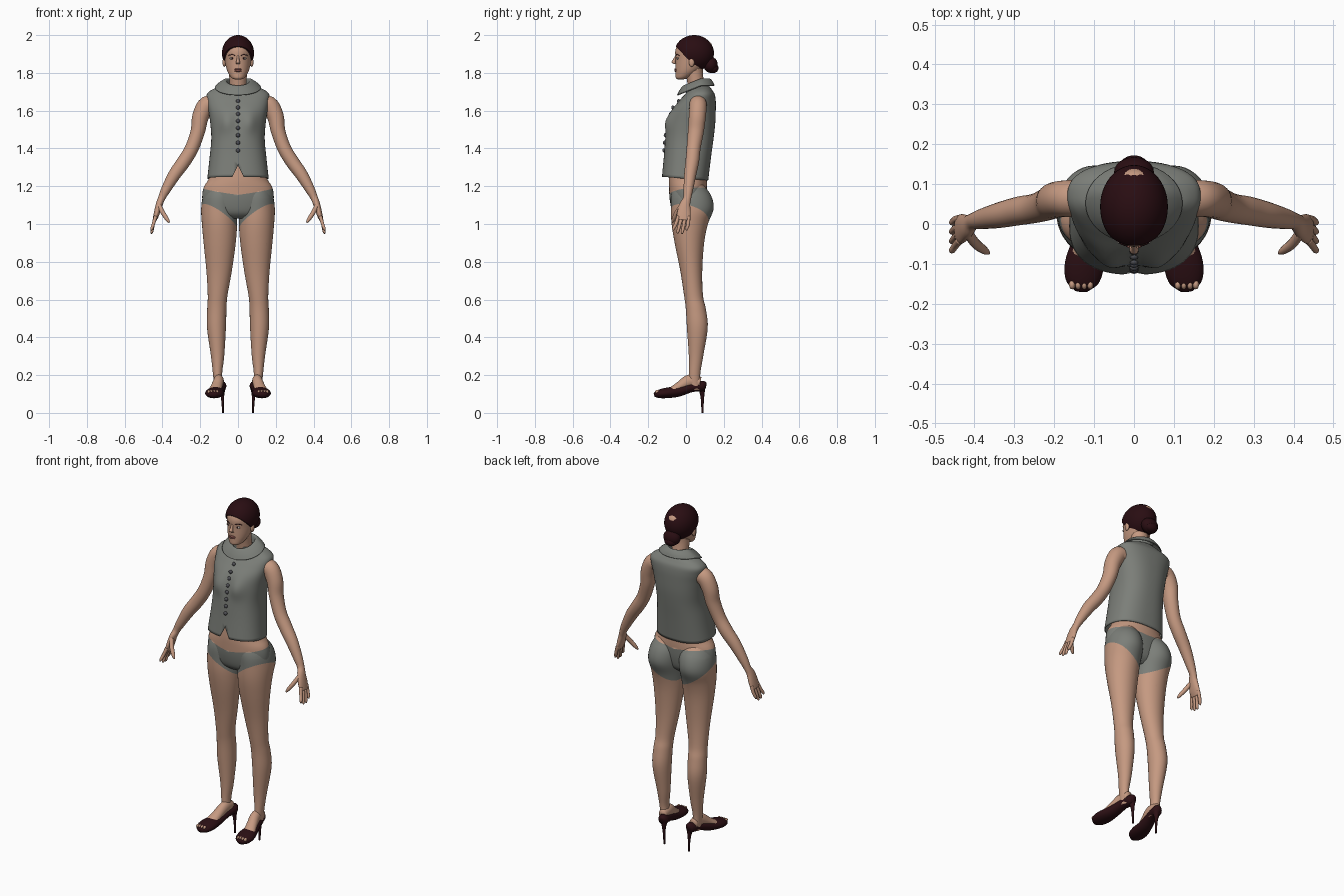
import bpy, bmesh, math
from mathutils import Vector, Matrix

if "Cube" in bpy.data.objects:
    bpy.data.objects.remove(bpy.data.objects["Cube"])


def material(name, rgb):
    m = bpy.data.materials.new(name)
    m.use_nodes = True
    m.diffuse_color = (*rgb, 1)
    m.node_tree.nodes["Principled BSDF"].inputs["Base Color"].default_value = (*rgb, 1)
    return m


SKIN = material("skin", (0.56, 0.32, 0.22))
CLOTH = material("grey cloth", (0.2, 0.21, 0.19))
BUTTON = material("dark button", (0.08, 0.08, 0.09))
HAIR = material("dark hair", (0.022, 0.004, 0.006))
SHOE = material("dark leather", (0.025, 0.005, 0.007))
LIP = material("lip", (0.33, 0.12, 0.1))
WHITE = material("eye white", (0.5, 0.46, 0.42))
X, Y, Z = Vector((1, 0, 0)), Vector((0, 1, 0)), Vector((0, 0, 1))


def finish(name, bm, *mats):
    bmesh.ops.recalc_face_normals(bm, faces=bm.faces)
    me = bpy.data.meshes.new(name)
    for f in bm.faces:
        f.smooth = True
    bm.to_mesh(me)
    bm.free()
    for m in mats:
        me.materials.append(m)
    ob = bpy.data.objects.new(name, me)
    bpy.context.collection.objects.link(ob)
    return ob


def smooth_path(pts, steps):
    """Catmull-Rom interpolation of centre and radii."""
    p = [pts[0], *pts, pts[-1]]
    out = []
    for a, b, c, d in zip(p, p[1:], p[2:], p[3:]):
        for k in range(steps):
            t = k / steps
            out.append([0.5 * (2 * q + (r - o) * t + (2 * o - 5 * q + 4 * r - s) * t * t
                               + (3 * q - o - 3 * r + s) * t ** 3)
                        for o, q, r, s in zip(a, b, c, d)])
    return out + [list(pts[-1])]


def loft(pts, side=X, axis=None, sides=32, steps=5, power=1, cap=True, sx=1, deform=None):
    """Elliptical rings (x, y, z, radius along side, other radius) joined to a skin."""
    path = smooth_path(pts, steps)
    bm = bmesh.new()
    rings = []
    for i, (x, y, z, ra, rb) in enumerate(path):
        lo, hi = path[max(i - 1, 0)], path[min(i + 1, len(path) - 1)]
        d = axis or (Vector(hi[:3]) - Vector(lo[:3])).normalized()
        u = (side - d * side.dot(d)).normalized()
        v = d.cross(u)
        ring = []
        for k in range(sides):
            a = math.tau * k / sides
            c, s = math.cos(a), math.sin(a)
            co = Vector((x, y, z)) + u * ra * math.copysign(abs(c) ** power, c) \
                + v * rb * math.copysign(abs(s) ** power, s)
            if deform:
                co = deform(co)
            co.x *= sx
            ring.append(bm.verts.new(co))
        rings.append(ring)
    for r, s in zip(rings, rings[1:]):
        for k in range(sides):
            j = (k + 1) % sides
            bm.faces.new((r[k], r[j], s[j], s[k]))
    if cap:
        bm.faces.new(rings[0])
        bm.faces.new(rings[-1])
    return bm


def ball(loc, size, seg=24):
    bm = bmesh.new()
    bmesh.ops.create_uvsphere(bm, u_segments=seg, v_segments=seg // 2, radius=1,
                              matrix=Matrix.Translation(loc) @ Matrix.Diagonal((*size, 1)))
    return bm


def cut(bm, co, no, faces=None):
    faces = list(faces or bm.faces)
    geom = set(faces) | {e for f in faces for e in f.edges} | {v for f in faces for v in f.verts}
    bmesh.ops.bisect_plane(bm, geom=list(geom), plane_co=co, plane_no=no)


# Briefs are the band of faces between two slanted lines around the hips
WAIST, LEG = (1.165, 0.13, 0.12), (0.98, 0.65, -0.35)


def height(line, p):
    return line[0] + line[1] * abs(p.x) + line[2] * p.y


def paint_briefs(bm):
    for c, a, b in (WAIST, LEG):
        for s in (1, -1):
            cut(bm, (0, 0, c), (-a * s, -b, 1))
    for f in bm.faces:
        p = f.calc_center_median()
        f.material_index = int(height(LEG, p) < p.z < height(WAIST, p))


# Pelvis and midriff
torso = loft([(0, .01, 1.03, .1, .05), (0, .01, 1.06, .165, .08), (0, .01, 1.12, .188, .095),
              (0, .01, 1.19, .183, .1), (0, .01, 1.25, .15, .1), (0, .015, 1.35, .13, .095),
              (0, .025, 1.45, .12, .09)], axis=Z, sides=48)
paint_briefs(torso)
finish("torso", torso, SKIN, CLOTH)


# Sleeveless top with a soft bust, a sloping hem and a notch
def shape_top(p):
    hem = max(0, (1.4 - p.z) / 0.15)
    p.z -= 0.08 * p.y * min(hem, 1)
    if p.y < 0.02:
        p.y -= 0.022 * math.exp(-((abs(p.x) - .06) / .04) ** 2 - ((p.z - 1.54) / .055) ** 2)
    return p


top = loft([(0, -.005, 1.24, .16, .12), (0, .007, 1.35, .148, .122), (0, .018, 1.45, .139, .125),
            (0, .03, 1.53, .144, .122), (0, .042, 1.6, .154, .113), (0, .06, 1.65, .162, .095),
            (0, .073, 1.685, .163, .077), (0, .075, 1.707, .14, .062), (0, .072, 1.722, .105, .054),
            (0, .065, 1.737, .065, .05)],
           axis=Z, sides=64, power=.82, cap=False, deform=shape_top)
front = [v.co.copy() for v in top.verts if v.co.y < .03]
for s in (1, -1):
    near = [f for f in top.faces if f.calc_center_median().y < 0
            and f.calc_center_median().z < 1.34 and abs(f.calc_center_median().x) < .08]
    cut(top, (0, 0, 1.31), (s, 0, .5), near)
notch = [f for f in top.faces if f.calc_center_median().y < -.05
         and abs(f.calc_center_median().x) < (1.31 - f.calc_center_median().z) * .5]
bmesh.ops.delete(top, geom=notch, context='FACES')
top_ob = finish("sleeveless_top", top, CLOTH)


# Folded collar, lower at the front
def tilt(p):
    p.z += min(.4 * (p.y - .055), .01)
    return p


collar_ob = finish("collar", loft(
    [(0, .058, 1.715, .052, .055), (0, .055, 1.75, .06, .062), (0, .055, 1.758, .07, .07),
     (0, .054, 1.742, .098, .086), (0, .052, 1.722, .12, .097)],
    axis=Z, sides=48, cap=False, deform=tilt), CLOTH)
for ob in (top_ob, collar_ob):
    mod = ob.modifiers.new("thickness", 'SOLIDIFY')
    mod.thickness, mod.offset = 0.005, 0

# Buttons down the front
for i in range(8):
    z = 1.65 - .033 * i - .0006 * i * i
    p = min(front, key=lambda q: abs(q.z - z) + 2 * abs(q.x))
    finish(f"button_{i + 1}", ball((0, p.y - .004, z), (.011, .009, .011), 16), BUTTON)

# Neck and head
finish("neck", loft([(0, .07, 1.66, .055, .05), (0, .055, 1.73, .046, .045),
                     (0, .045, 1.79, .047, .045), (0, .04, 1.83, .05, .05)], axis=Z), SKIN)
finish("head", loft([(0, -.03, 1.765, .016, .014), (0, -.018, 1.774, .035, .036),
                     (0, .003, 1.80, .052, .058), (0, .02, 1.83, .063, .075),
                     (0, .037, 1.87, .071, .092), (0, .043, 1.92, .074, .099),
                     (0, .048, 1.96, .06, .082), (0, .05, 1.985, .03, .04)],
                    axis=Z, sides=40), SKIN)
finish("nose", loft([(0, -.05, 1.893, .006, .006), (0, -.06, 1.872, .007, .008),
                     (0, -.066, 1.856, .011, .01), (0, -.056, 1.846, .012, .006)],
                    axis=Z, sides=16), SKIN)
for name, z, h in (("upper_lip", 1.819, .005), ("lower_lip", 1.811, .006)):
    finish(name, ball((0, -.054, z), (.02, .008, h), 16), LIP)
finish("chin", ball((0, -.037, 1.782), (.02, .017, .014), 16), SKIN)

# Hair cap trimmed along the hairline, with a bun
cap = ball((0, .043, 1.905), (.085, .105, .095), 48)
trim = bmesh.ops.bisect_plane(cap, geom=cap.verts[:] + cap.edges[:] + cap.faces[:],
                              plane_co=(0, -.055, 1.942), plane_no=(0, 1, .93), clear_inner=True)
edges = [e for e in trim["geom_cut"] if isinstance(e, bmesh.types.BMEdge)]
bmesh.ops.edgeloop_fill(cap, edges=edges)
hair_ob = finish("hair", cap, HAIR)
finish("hair_bun", ball((0, .13, 1.843), (.05, .038, .043)), HAIR)
finish("bun_coil", ball((0, .145, 1.825), (.036, .027, .026)), HAIR)

for side, sx in (("left", 1), ("right", -1)):
    # Face details
    finish(f"{side}_eye", ball((sx * .031, -.044, 1.877), (.013, .006, .006), 16), WHITE)
    finish(f"{side}_iris", ball((sx * .031, -.0485, 1.877), (.005, .003, .005), 12), HAIR)
    finish(f"{side}_brow", loft([(.016, -.054, 1.892, .002, .003), (.032, -.048, 1.897, .002, .003),
                                 (.049, -.034, 1.892, .002, .001)],
                                side=Z, sides=8, sx=sx), HAIR)
    finish(f"{side}_ear", ball((sx * .073, .03, 1.857), (.009, .015, .025), 16), SKIN)

    # Arm and hand
    finish(f"{side}_arm", loft(
        [(.11, .062, 1.625, .045, .05), (.163, .064, 1.63, .046, .048), (.198, .06, 1.57, .045, .044),
         (.213, .052, 1.49, .042, .038), (.245, .04, 1.4, .037, .036), (.287, .033, 1.33, .036, .036),
         (.337, .022, 1.26, .032, .033), (.383, .012, 1.18, .025, .025),
         (.405, .006, 1.135, .021, .019), (.418, -.006, 1.1, .029, .018),
         (.432, -.012, 1.05, .037, .015), (.442, -.015, 1.02, .033, .01)],
        side=Y, sides=24, sx=sx), SKIN)
    for i, tip in enumerate((.965, .95, .948, .965)):
        y = -.04 + .018 * i
        finish(f"{side}_finger_{i + 1}", loft(
            [(.436, y, 1.04, .01, .01), (.448, y * 1.2 - .006, 1.0, .0095, .009),
             (.456, y * 1.3 - .014, tip + .012, .008, .008),
             (.459, y * 1.3 - .015, tip, .003, .003)], side=Y, sides=10, sx=sx), SKIN)
    finish(f"{side}_thumb", loft(
        [(.418, -.02, 1.1, .014, .012), (.398, -.048, 1.06, .013, .012),
         (.375, -.066, 1.025, .01, .01), (.364, -.073, 1.008, .004, .004)],
        side=Y, sides=12, sx=sx), SKIN)

    # Leg and buttock
    leg = loft([(.098, .045, .12, .026, .034), (.108, .045, .2, .024, .03),
                (.108, .053, .3, .035, .038), (.114, .06, .45, .05, .055),
                (.112, .052, .55, .051, .053), (.108, .04, .62, .052, .05),
                (.1, .028, .75, .067, .058), (.097, .018, .9, .085, .078),
                (.098, .02, 1.0, .093, .096), (.1, .033, 1.08, .095, .113),
                (.095, .027, 1.15, .09, .106), (.085, .015, 1.21, .07, .075)],
               axis=Z, sides=40, sx=sx)
    paint_briefs(leg)
    finish(f"{side}_leg", leg, SKIN, CLOTH)

    # Foot and open-toed shoe
    finish(f"{side}_foot", loft(
        [(.1, .075, .16, .024, .03), (.102, .02, .168, .027, .035), (.113, -.035, .14, .03, .025),
         (.125, -.085, .112, .035, .02), (.13, -.13, .108, .03, .014)], sides=20, sx=sx), SKIN)
    finish(f"{side}_shoe", loft(
        [(.085, .105, .14, .01, .016), (.088, .088, .142, .027, .028), (.1, .03, .134, .031, .024),
         (.114, -.04, .114, .039, .028), (.124, -.1, .106, .049, .028),
         (.13, -.145, .1, .041, .022), (.132, -.168, .095, .016, .011)], sides=24, sx=sx), SHOE)
    finish(f"{side}_heel", loft(
        [(.085, .08, .145, .024, .024), (.083, .086, .1, .011, .012), (.081, .087, .05, .006, .007),
         (.08, .087, 0, .005, .006)], axis=Z, sides=16, sx=sx), SHOE)
    for i in range(4):
        finish(f"{side}_toe_{i + 1}", ball((sx * (.11 + .015 * i), -.152, .112),
                                           (.008, .012, .01), 12), SKIN)

# Keep the hairline edge crisp
for ob in bpy.context.selected_objects:
    ob.select_set(False)
hair_ob.select_set(True)
bpy.context.view_layer.objects.active = hair_ob
bpy.ops.object.shade_smooth_by_angle()
